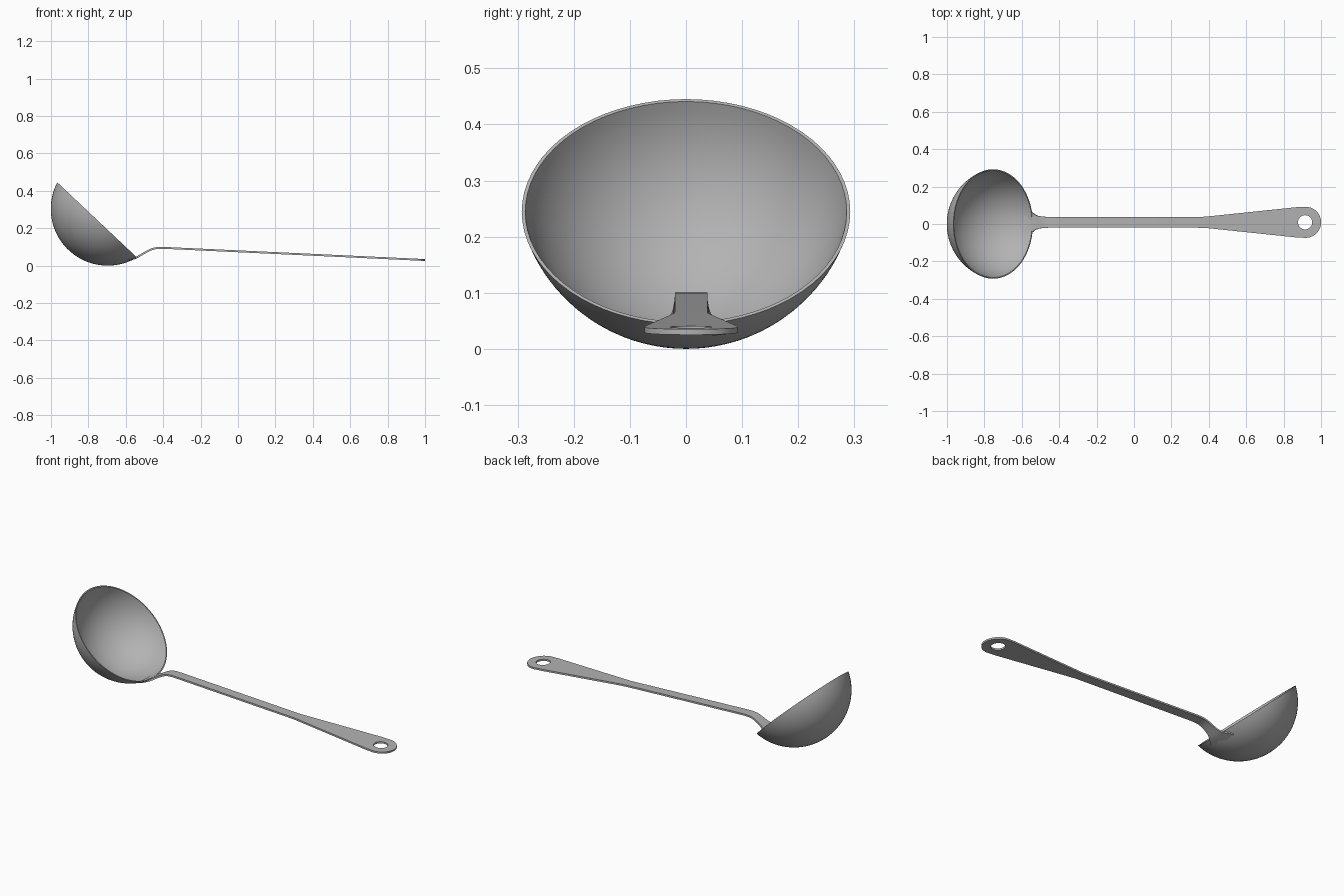
import bpy, bmesh, math

if "Cube" in bpy.data.objects:
    bpy.data.objects.remove(bpy.data.objects["Cube"])

# Dark steel colour shared by both parts
steel = bpy.data.materials.new("dark_steel")
steel.diffuse_color = (0.45, 0.45, 0.45, 1)
steel.use_nodes = True
steel.node_tree.nodes["Principled BSDF"].inputs["Base Color"].default_value = steel.diffuse_color

def make_object(name, bm):
    bmesh.ops.remove_doubles(bm, verts=bm.verts, dist=1e-5)
    bmesh.ops.recalc_face_normals(bm, faces=bm.faces)
    me = bpy.data.meshes.new(name)
    bm.to_mesh(me)
    bm.free()
    me.materials.append(steel)
    ob = bpy.data.objects.new(name, me)
    bpy.context.collection.objects.link(ob)
    return ob

def smooth(ob):
    bpy.ops.object.select_all(action='DESELECT')
    ob.select_set(True)
    bpy.context.view_layer.objects.active = ob
    bpy.ops.object.shade_smooth_by_angle(angle=math.radians(30))

# Bowl: thin spherical cap, spun about its own axis and tilted
R, T, DROP, RINGS, SEGS = 0.304, 0.006, 0.082, 24, 72

def cap(r):
    # arc from pole to the flat rim plane
    end = math.acos(DROP / r)
    return [(r * math.sin(end * i / RINGS), -r * math.cos(end * i / RINGS))
            for i in range(RINGS + 1)]

profile = cap(R) + cap(R - T)[::-1]
bm = bmesh.new()
vs = [bm.verts.new((x, 0, z)) for x, z in profile]
edges = [bm.edges.new(p) for p in zip(vs, vs[1:])]
bmesh.ops.spin(bm, geom=vs + edges, cent=(0, 0, 0), axis=(0, 0, 1),
               angle=2 * math.pi, steps=SEGS)
bmesh.ops.dissolve_degenerate(bm, dist=1e-6, edges=bm.edges)
bowl = make_object("bowl", bm)
bowl.location = (-0.697, 0, 0.304)
bowl.rotation_euler = (0, math.radians(43.3), 0)
smooth(bowl)

# Handle: stations of (x, z, half width) from the flared neck to the round end
CY, END_R, END_X = 0.009, 0.083, 0.917
line = lambda x: 0.096 - (x + 0.42) * 0.066 / 1.42
stations = [(-0.588, 0.026, 0.082), (-0.575, 0.030, 0.080), (-0.56, 0.036, 0.070),
            (-0.545, 0.042, 0.054), (-0.53, 0.050, 0.042), (-0.515, 0.059, 0.035),
            (-0.50, 0.068, 0.032), (-0.48, 0.079, 0.030), (-0.46, 0.088, 0.029),
            (-0.44, 0.093, 0.029), (-0.42, 0.095, 0.029), (-0.39, line(-0.39), 0.029)]
stations += [(x, line(x), w) for x, w in
             ((0.34, 0.029), (0.38, 0.030), (0.43, 0.035), (0.87, 0.081))]
for i in range(17):
    a = math.pi / 2 * (1 - i / 16)
    x = END_X + END_R * math.cos(a)
    stations.append((x, line(x), max(END_R * math.sin(a), 0.001)))

# Closed cross-section: bottom row across, then top row back
section = [(k, -1) for k in (-1, -0.5, 0, 0.5, 1)]
section += [(k, 1) for k in (1, 0.5, 0, -0.5, -1)]
bm = bmesh.new()
loops = []
for i, (x, z, w) in enumerate(stations):
    # offset the thickness along the path normal
    a, b = stations[max(i - 1, 0)], stations[min(i + 1, len(stations) - 1)]
    t = math.atan2(b[1] - a[1], b[0] - a[0])
    h = 0.004 if x < -0.55 else 0.005
    # the flared tab curls up slightly to hug the bowl
    curl = 0.006 * max(0, min(1, (-0.54 - x) / 0.04))
    loops.append([bm.verts.new((x - s * h * math.sin(t), CY + k * w,
                                z + s * h * math.cos(t) + curl * k * k))
                  for k, s in section])
n = len(section)
for a, b in zip(loops, loops[1:]):
    for j in range(n):
        k = (j + 1) % n
        bm.faces.new((a[j], a[k], b[k], b[j]))
bm.faces.new(loops[0])
bm.faces.new(loops[-1])
handle = make_object("handle", bm)

# Hanging hole
bm = bmesh.new()
bmesh.ops.create_cone(bm, cap_ends=True, segments=40, radius1=0.038,
                      radius2=0.038, depth=0.2)
cutter = make_object("hole_cutter", bm)
cutter.location = (0.915, CY, 0.034)
cutter.hide_render = True
mod = handle.modifiers.new("hanging_hole", 'BOOLEAN')
mod.operation = 'DIFFERENCE'
mod.solver = 'EXACT'
mod.object = cutter
bpy.context.view_layer.update()
bpy.context.view_layer.objects.active = handle
bpy.ops.object.modifier_apply(modifier=mod.name)
bpy.data.objects.remove(cutter, do_unlink=True)
smooth(handle)
